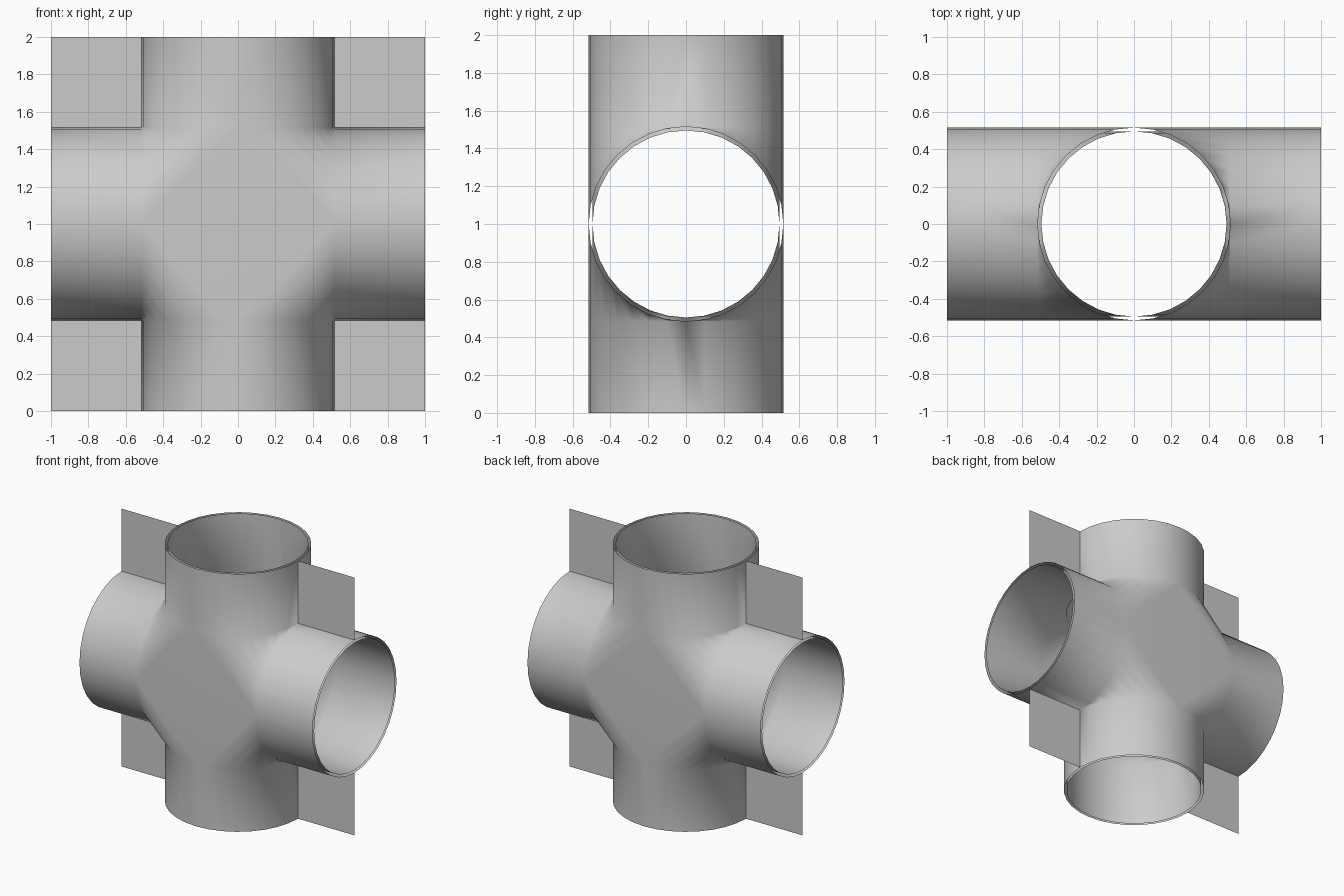
import bpy, bmesh
from math import sin, cos, pi

if "Cube" in bpy.data.objects:
    bpy.data.objects.remove(bpy.data.objects["Cube"])

OUTER, INNER = 0.515, 0.495   # radii of the two nested skins
HALF = 16                     # segments per half circle
MID = 1.0                     # height of the crossing


def finish(name, bm, smooth=False):
    mesh = bpy.data.meshes.new(name)
    bm.to_mesh(mesh)
    bm.free()
    ob = bpy.data.objects.new(name, mesh)
    bpy.context.collection.objects.link(ob)
    if smooth:
        bpy.ops.object.select_all(action='DESELECT')
        ob.select_set(True)
        bpy.context.view_layer.objects.active = ob
        bpy.ops.object.shade_smooth_by_angle(angle=0.9)
    return ob


def cross_skin(name, r, inward=False):
    bm = bmesh.new()

    def face(*pts):
        bm.faces.new([bm.verts.new((x, y, MID + z)) for x, y, z in pts])

    prof = [(r * sin(pi * i / HALF), -r * cos(pi * i / HALF)) for i in range(HALF + 1)]
    for sx in (1, -1):
        for sz in (1, -1):
            for (s0, y0), (s1, y1) in zip(prof, prof[1:]):
                # half of the sideways arm
                face((sx * r, y0, sz * s0), (sx, y0, sz * s0),
                     (sx, y1, sz * s1), (sx * r, y1, sz * s1))
                # half of the upright arm
                face((sx * s0, y0, sz * r), (sx * s0, y0, sz),
                     (sx * s1, y1, sz), (sx * s1, y1, sz * r))
                # ruled corner blend between the two arms
                face((sx * r, y0, sz * s0), (sx * s0, y0, sz * r),
                     (sx * s1, y1, sz * r), (sx * r, y1, sz * s1))
    # flat diamonds on the front and back of the crossing
    for y in (-r, r):
        face((r, y, 0), (0, y, r), (-r, y, 0), (0, y, -r))
    bmesh.ops.remove_doubles(bm, verts=bm.verts, dist=1e-4)
    bmesh.ops.recalc_face_normals(bm, faces=bm.faces)
    # make sure the skin faces the right way
    front = min(bm.faces, key=lambda f: f.calc_center_median().y)
    if (front.normal.y > 0) != inward:
        bmesh.ops.reverse_faces(bm, faces=bm.faces)
    return finish(name, bm, smooth=True)


# nested pipe skins, open at all four ends
cross_skin("pipe_outer_skin", OUTER)
cross_skin("pipe_inner_skin", INNER, inward=True)

# thin flat web plates in the four corners
for sx, side in ((1, "right"), (-1, "left")):
    for sz, level in ((1, "upper"), (-1, "lower")):
        bm = bmesh.new()
        bm.faces.new([bm.verts.new((sx * a, 0, MID + sz * b))
                      for a, b in ((OUTER, OUTER), (1, OUTER), (1, 1), (OUTER, 1))])
        finish(f"{level}_{side}_web_plate", bm)
